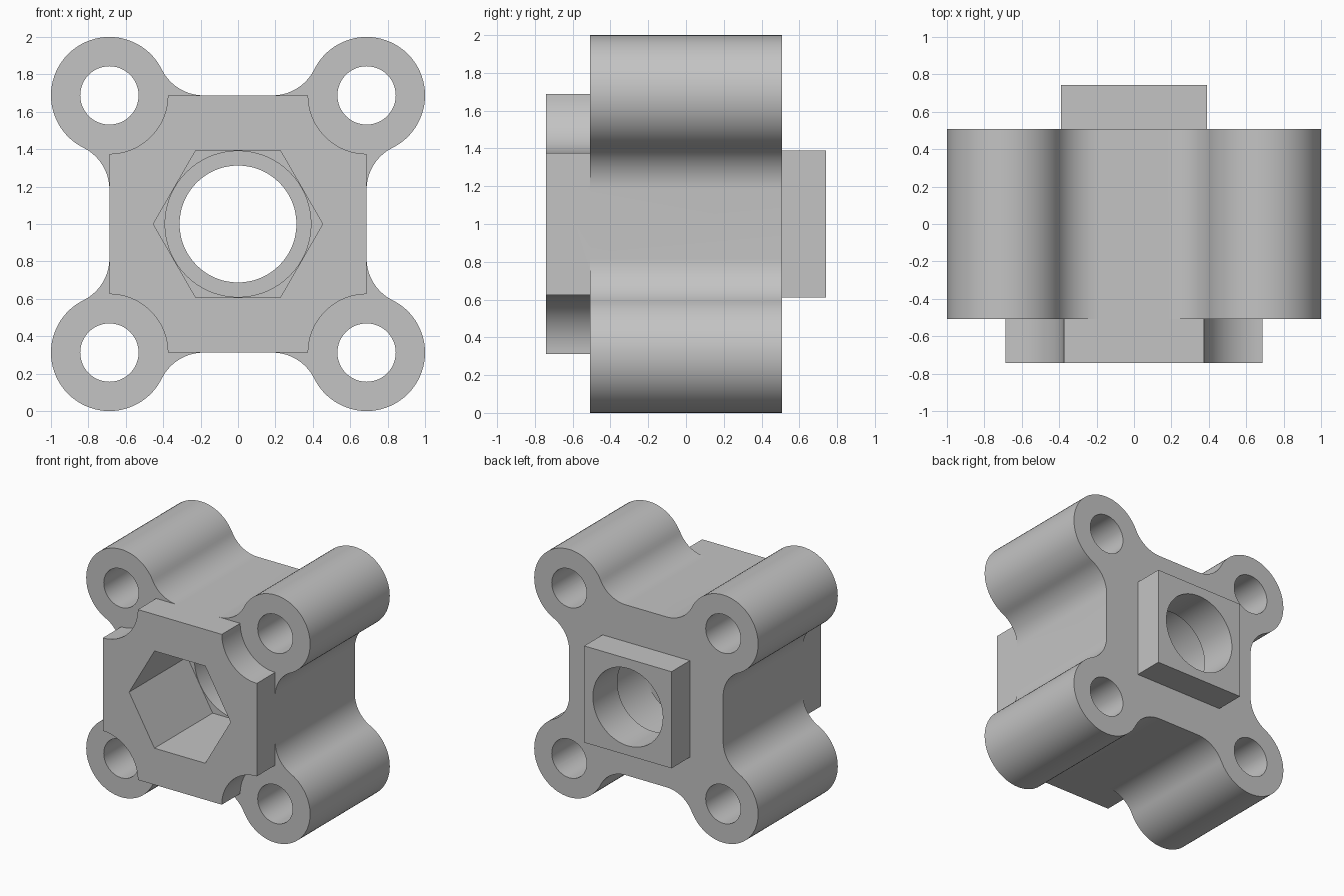
import bpy, bmesh
from math import radians, degrees, atan2, cos, sin, sqrt

if "Cube" in bpy.data.objects:
    bpy.data.objects.remove(bpy.data.objects["Cube"], do_unlink=True)

C = 0.6875       # half width of the block, and lobe centre offset
LOBE = 0.3125    # lobe radius
FILLET = 0.25    # blend between lobe and block
BODY = 0.508     # half depth of the body
BOSS = 0.742     # half depth including bosses

grey = bpy.data.materials.new("plain grey")
grey.use_nodes = True
colour = (0.55, 0.55, 0.55, 1)
grey.diffuse_color = colour
grey.node_tree.nodes["Principled BSDF"].inputs["Base Color"].default_value = colour


def arc(cx, cz, r, start, end, n):
    """Points along an arc, angles in degrees."""
    angles = [radians(start + (end - start) * i / n) for i in range(n + 1)]
    return [(cx + r * cos(a), cz + r * sin(a)) for a in angles]


def four_fold(quarter):
    """Repeat a corner profile around all four corners."""
    points = []
    for _ in range(4):
        points += quarter
        quarter = [(-z, x) for x, z in quarter]
    return points


def prism(name, points, y0, y1):
    """Extrude an x-z profile along y."""
    bm = bmesh.new()
    face = bm.faces.new([bm.verts.new((x, y0, z + 1)) for x, z in points])
    out = bmesh.ops.extrude_face_region(bm, geom=[face])
    for v in out["geom"]:
        if isinstance(v, bmesh.types.BMVert):
            v.co.y = y1
    bmesh.ops.recalc_face_normals(bm, faces=bm.faces)
    mesh = bpy.data.meshes.new(name)
    bm.to_mesh(mesh)
    bm.free()
    mesh.materials.append(grey)
    obj = bpy.data.objects.new(name, mesh)
    bpy.context.collection.objects.link(obj)
    return obj


def ring(cx, cz, r, n):
    return arc(cx, cz, r, 0, 360, n)[:-1]


def combine(target, tool, operation):
    """Apply a boolean and remove the tool."""
    tool.hide_render = True
    mod = target.modifiers.new(operation.lower(), "BOOLEAN")
    mod.operation = operation
    mod.solver = "EXACT"
    mod.object = tool
    bpy.ops.object.select_all(action="DESELECT")
    target.select_set(True)
    bpy.context.view_layer.objects.active = target
    bpy.ops.object.modifier_apply(modifier=mod.name)
    bpy.data.objects.remove(tool, do_unlink=True)


# Body: square block with four blended lobes
dx = sqrt((LOBE + FILLET) ** 2 - FILLET ** 2)
t = degrees(atan2(dx, FILLET))
corner = (arc(C + FILLET, C - dx, FILLET, 180, 180 - t, 14)[:-1]
          + arc(C, C, LOBE, -t, 90 + t, 44)[:-1]
          + arc(C - dx, C + FILLET, FILLET, t - 90, -90, 14))
body = prism("coupler_body", four_fold(corner), -BODY, BODY)

# Front boss: square with rounded corner notches
notch = arc(C, C, LOBE, 270, 180, 20)
combine(body, prism("front_boss", four_fold(notch), -BOSS, -BODY), "UNION")

# Back boss: small square
half = 0.39
combine(body, prism("back_boss", four_fold([(half, half)]), 0.47, BOSS), "UNION")

# Bolt holes through the lobes
for sx in (-1, 1):
    for sz in (-1, 1):
        hole = prism("bolt_hole", ring(sx * C, sz * C, 0.156, 48), -1, 1)
        combine(body, hole, "DIFFERENCE")

# Stepped centre bore: hexagon, wide round, narrow round
combine(body, prism("hex_socket", ring(0, 0, 0.453, 6), -1, 0), "DIFFERENCE")
combine(body, prism("wide_bore", ring(0, 0, 0.39, 72), -0.02, 0.43), "DIFFERENCE")
combine(body, prism("narrow_bore", ring(0, 0, 0.3125, 72), 0.3, 1), "DIFFERENCE")

# Smooth the curved walls, keep the edges crisp
bpy.ops.object.shade_smooth_by_angle(angle=radians(30))
